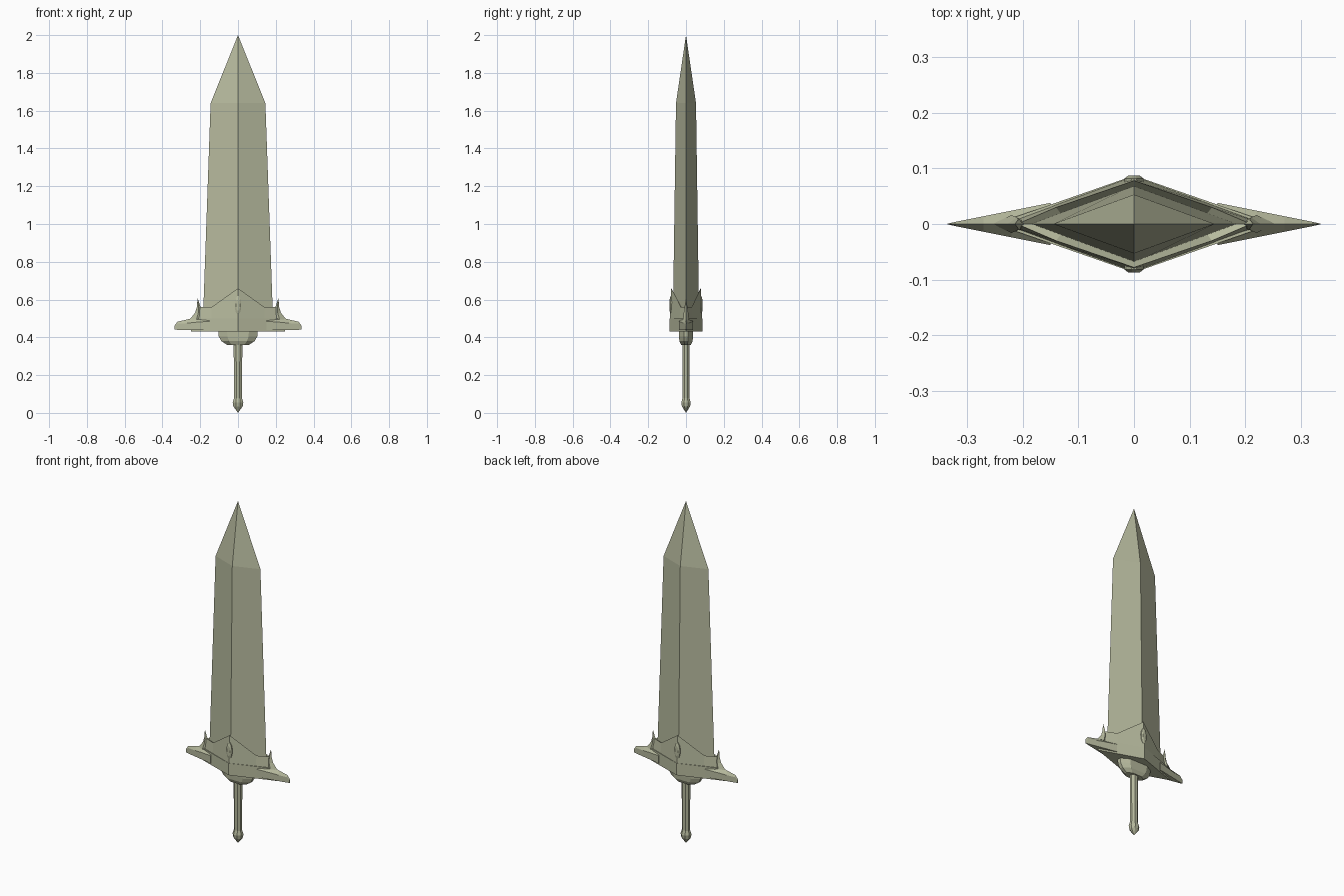
import bpy, bmesh, math

cube = bpy.data.objects.get("Cube")
if cube:
    bpy.data.objects.remove(cube, do_unlink=True)

# One pale olive metal for the whole sword
steel = bpy.data.materials.new("pale_olive_metal")
steel.use_nodes = True
COLOUR = (0.47, 0.49, 0.34, 1)
steel.diffuse_color = COLOUR
steel.node_tree.nodes["Principled BSDF"].inputs["Base Color"].default_value = COLOUR


def loft(name, rings, mirror=None):
    """Skin equal rings of points, cap both ends, optionally mirror on axis 0 or 1."""
    bm = bmesh.new()
    loops = [[bm.verts.new(p) for p in ring] for ring in rings]
    n = len(loops[0])
    for a, b in zip(loops, loops[1:]):
        for i in range(n):
            j = (i + 1) % n
            bm.faces.new((a[i], a[j], b[j], b[i]))
    bm.faces.new(loops[0])
    bm.faces.new(loops[-1])
    bmesh.ops.remove_doubles(bm, verts=bm.verts, dist=0.0002)
    bmesh.ops.recalc_face_normals(bm, faces=bm.faces)
    mesh = bpy.data.meshes.new(name)
    bm.to_mesh(mesh)
    bm.free()
    mesh.materials.append(steel)
    obj = bpy.data.objects.new(name, mesh)
    bpy.context.collection.objects.link(obj)
    if mirror is not None:
        mod = obj.modifiers.new("mirror", 'MIRROR')
        mod.use_axis = [axis == mirror for axis in range(3)]
        mod.use_mirror_merge = False
    return obj


def diamond(w, d, z, x=0):
    return [(x + w, 0, z), (x, d, z), (x - w, 0, z), (x, -d, z)]


def oval(w, d, z, n=8):
    angles = [math.tau * (i + 0.5) / n for i in range(n)]
    s = 1 / math.cos(math.pi / n)
    return [(w * s * math.cos(a), d * s * math.sin(a), z) for a in angles]


# Broad diamond-section blade with a pointed tip
loft("blade", [diamond(0.187, 0.07, 0.45), diamond(0.145, 0.053, 1.64),
               diamond(0, 0, 2.0)])

# Guard core
loft("guard_core", [diamond(0.25, 0.087, 0.43), diamond(0.25, 0.087, 0.50)])


# Collar: peaks at the middle of each face, open rim around the blade
def collar_ring(centre, middle, end):
    (cy, cz), (mx, my, mz), (ex, ez) = centre, middle, end
    return [(ex, 0, ez), (mx, my, mz), (0, cy, cz), (-mx, my, mz),
            (-ex, 0, ez), (-mx, -my, mz), (0, -cy, cz), (mx, -my, mz)]


loft("collar", [
    collar_ring((0.086, 0.49), (0.14, 0.035, 0.49), (0.235, 0.49)),
    collar_ring((0.078, 0.66), (0.14, 0.03, 0.56), (0.21, 0.56)),
    collar_ring((0.058, 0.60), (0.13, 0.017, 0.55), (0.18, 0.55)),
])


# Tapering guard wings with a ridge along the top
def wing_ring(x, y, bottom, side, ridge):
    return [(x, -y, bottom), (x, -y, side), (x, 0, ridge), (x, y, side), (x, y, bottom)]


loft("guard_wings", [
    wing_ring(0.15, 0.038, 0.44, 0.485, 0.52),
    wing_ring(0.22, 0.024, 0.44, 0.48, 0.508),
    wing_ring(0.27, 0.014, 0.44, 0.475, 0.494),
    wing_ring(0.32, 0.004, 0.44, 0.472, 0.483),
    wing_ring(0.335, 0.0005, 0.441, 0.455, 0.463),
], mirror=0)

# Upright horns beside the blade
loft("guard_horns", [
    diamond(0.035, 0.016, 0.495, 0.22), diamond(0.017, 0.012, 0.53, 0.21),
    diamond(0.010, 0.008, 0.56, 0.208), diamond(0, 0, 0.607, 0.214),
], mirror=0)


# Oval studs on the front and back of the collar
def stud_ring(scale, y):
    return [(x * scale, y, 0.57 + z * scale) for x, z, _ in oval(0.017, 0.048, 0, 12)]


loft("collar_studs", [stud_ring(1, -0.06), stud_ring(1, -0.082),
                      stud_ring(0.6, -0.087)], mirror=1)

# Rounded block under the guard
def block_ring(w, d, z):
    return [(w, 0.3 * d, z), (0.55 * w, d, z), (-0.55 * w, d, z), (-w, 0.3 * d, z),
            (-w, -0.3 * d, z), (-0.55 * w, -d, z), (0.55 * w, -d, z), (w, -0.3 * d, z)]


loft("under_guard_block", [
    block_ring(0.105, 0.038, 0.435), block_ring(0.102, 0.037, 0.405),
    block_ring(0.088, 0.035, 0.38), block_ring(0.058, 0.025, 0.36),
])

# Slim grip and pointed pommel
loft("grip", [oval(0.023, 0.018, 0.37), oval(0.021, 0.018, 0.06)])
loft("pommel", [oval(0.021, 0.018, 0.08), oval(0.028, 0.025, 0.055),
                oval(0.025, 0.022, 0.035), oval(0, 0, 0)])
